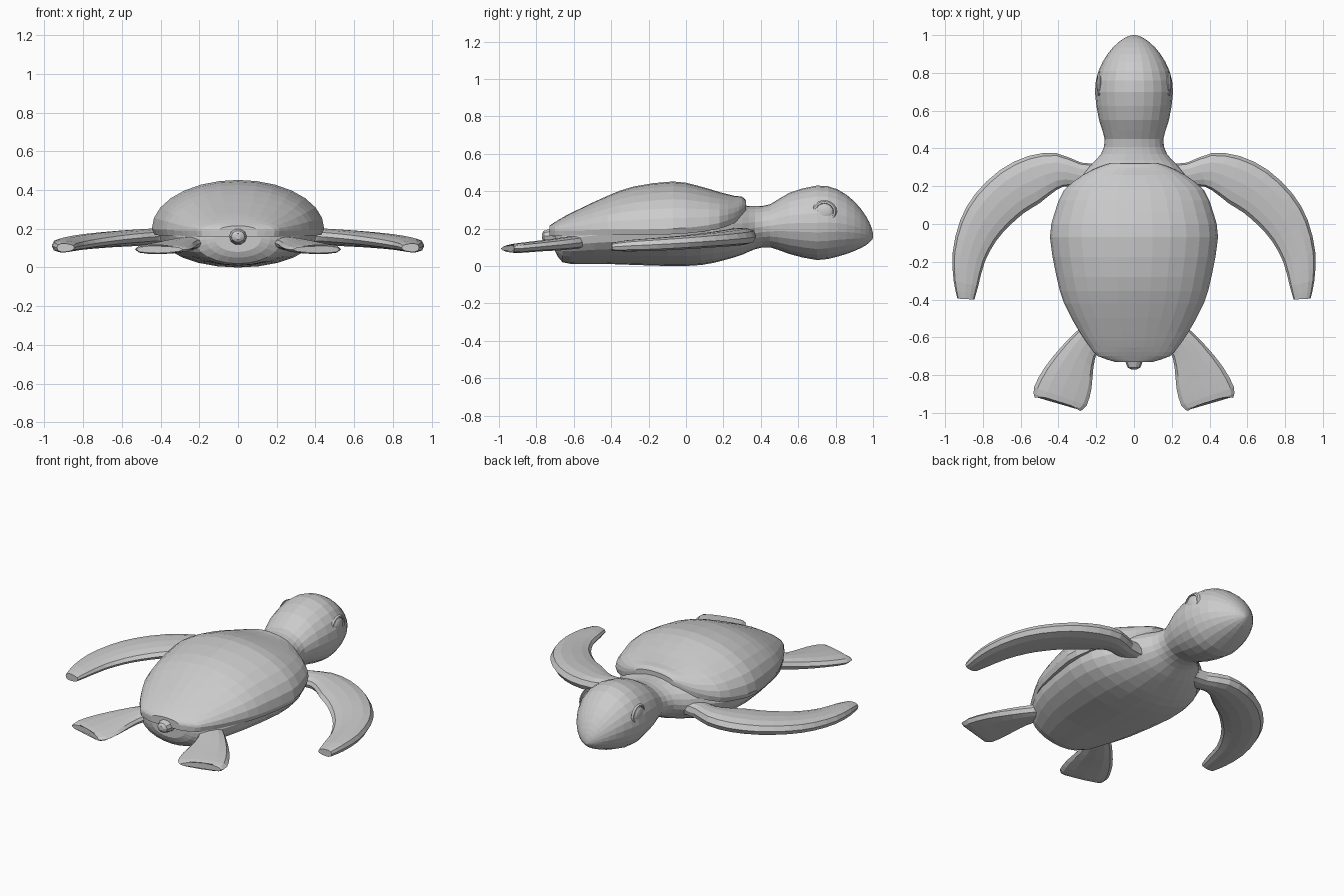
import bpy, bmesh, math
from mathutils import Vector

cube = bpy.data.objects.get("Cube")
if cube:
    bpy.data.objects.remove(cube, do_unlink=True)

GREY = (0.6, 0.6, 0.6, 1)
mat = bpy.data.materials.new("turtle grey")
mat.use_nodes = True
mat.diffuse_color = GREY
mat.node_tree.nodes["Principled BSDF"].inputs["Base Color"].default_value = GREY


def smooth(rows, steps):
    """Catmull-Rom through rows of station values."""
    rows = [Vector(r) for r in rows]
    out = []
    for i in range(len(rows) - 1):
        a, b = rows[max(i - 1, 0)], rows[i]
        c, d = rows[i + 1], rows[min(i + 2, len(rows) - 1)]
        for k in range(steps):
            t = k / steps
            out.append(b + (c - a) * (t / 2)
                       + (a * 2 - b * 5 + c * 4 - d) * (t * t / 2)
                       + (b * 3 - a - c * 3 + d) * (t ** 3 / 2))
    return out + [rows[-1]]


def loft(name, rings, mirror=False):
    """Skin a list of closed rings and cap both ends."""
    bm = bmesh.new()
    loops = [[bm.verts.new(p) for p in ring] for ring in rings]
    n = len(loops[0])
    for a, b in zip(loops, loops[1:]):
        for i in range(n):
            j = (i + 1) % n
            bm.faces.new((a[i], a[j], b[j], b[i]))
    bm.faces.new(loops[0])
    bm.faces.new(loops[-1])
    return finish(name, bm, mirror)


def finish(name, bm, mirror=False):
    bmesh.ops.recalc_face_normals(bm, faces=bm.faces)
    mesh = bpy.data.meshes.new(name)
    bm.to_mesh(mesh)
    bm.free()
    mesh.materials.append(mat)
    ob = bpy.data.objects.new(name, mesh)
    bpy.context.collection.objects.link(ob)
    if mirror:
        ob.modifiers.new("Mirror", 'MIRROR')
    return ob


def oval(y, w, low, high, n=24):
    mid, h = (low + high) / 2, (high - low) / 2
    return [(w * math.cos(2 * math.pi * i / n), y,
             mid + h * math.sin(2 * math.pi * i / n)) for i in range(n)]


# Belly, neck and head: y, half width, bottom, top
body = [(-0.70, 0.12, 0.08, 0.22), (-0.66, 0.22, 0.02, 0.26),
        (-0.56, 0.29, 0.01, 0.3), (-0.4, 0.36, 0.01, 0.33),
        (-0.1, 0.41, 0, 0.36), (0.08, 0.39, 0.005, 0.36),
        (0.2, 0.32, 0.03, 0.34), (0.3, 0.24, 0.06, 0.325),
        (0.37, 0.175, 0.09, 0.32), (0.45, 0.155, 0.1, 0.33),
        (0.55, 0.185, 0.065, 0.39), (0.7, 0.207, 0.032, 0.43),
        (0.81, 0.188, 0.05, 0.41), (0.9, 0.14, 0.08, 0.345),
        (0.96, 0.085, 0.11, 0.27), (0.99, 0.04, 0.135, 0.21),
        (1.0, 0.008, 0.15, 0.17)]
loft("body_and_head", [oval(*r) for r in smooth(body, 2)])


# Carapace: y, half width, rim height, top height
def dome(y, w, rim, top, n=14):
    arch = [(w * math.cos(math.pi * i / n), y,
             rim + 0.03 + (top - rim - 0.03) * math.sin(math.pi * i / n))
            for i in range(n + 1)]
    return [(w * 0.97, y, rim)] + arch + [(-w * 0.97, y, rim)]


shell = [(-0.73, 0.1, 0.16, 0.215), (-0.70, 0.19, 0.16, 0.235),
         (-0.65, 0.235, 0.16, 0.265), (-0.57, 0.29, 0.16, 0.305),
         (-0.42, 0.37, 0.165, 0.375), (-0.28, 0.41, 0.165, 0.425),
         (-0.07, 0.445, 0.17, 0.452), (0.06, 0.42, 0.18, 0.43),
         (0.18, 0.37, 0.2, 0.395), (0.26, 0.27, 0.23, 0.375),
         (0.3, 0.19, 0.26, 0.37), (0.32, 0.13, 0.29, 0.35)]
loft("shell", [dome(*r) for r in smooth(shell, 2)])


# Flippers: leading x, y, trailing x, y, centre height, thickness
def blade(lx, ly, tx, ty, z, thick, n=12):
    ring = []
    for i in range(n):
        a = 2 * math.pi * i / n
        u = 0.5 + 0.5 * math.cos(a)
        s = math.sin(a)
        h = math.copysign(abs(s) ** 0.7, s) * thick * (0.35 + 0.15 * u)
        ring.append((tx + (lx - tx) * u, ty + (ly - ty) * u, z + h))
    return ring


front = [(0.18, 0.32, 0.22, 0.16, 0.16, 0.1), (0.28, 0.325, 0.34, 0.2, 0.16, 0.1),
         (0.41, 0.375, 0.41, 0.18, 0.16, 0.1), (0.56, 0.36, 0.5, 0.11, 0.153, 0.1),
         (0.71, 0.285, 0.58, 0.06, 0.145, 0.095), (0.84, 0.16, 0.66, -0.01, 0.135, 0.09),
         (0.92, 0.02, 0.73, -0.09, 0.125, 0.085), (0.96, -0.15, 0.79, -0.2, 0.115, 0.08),
         (0.955, -0.3, 0.825, -0.33, 0.108, 0.07), (0.935, -0.395, 0.845, -0.4, 0.102, 0.05)]
loft("front_flippers", [blade(*r) for r in smooth(front, 2)], True)

rear = [(0.22, -0.5, 0.12, -0.62, 0.13, 0.08), (0.295, -0.56, 0.19, -0.67, 0.125, 0.08),
        (0.38, -0.645, 0.215, -0.76, 0.115, 0.075), (0.47, -0.755, 0.225, -0.87, 0.105, 0.065),
        (0.53, -0.865, 0.25, -0.96, 0.095, 0.06), (0.525, -0.92, 0.285, -0.99, 0.093, 0.04)]
rear_rings = [blade(*r) for r in smooth(rear, 2)]
# Notch the trailing hem of the paddle
last = rear_rings[-1]
rear_rings[-1] = [(x, y + 0.025 * math.sin(math.pi * (x - 0.285) / 0.24), z)
                  for x, y, z in last]
loft("rear_flippers", rear_rings, True)

# Stubby tail
tail = [(-0.65, 0.045, 0.11, 0.2), (-0.73, 0.045, 0.12, 0.2),
        (-0.76, 0.034, 0.13, 0.19), (-0.77, 0.015, 0.145, 0.175)]
loft("tail", [oval(*r, n=10) for r in tail])

# Eyes: flattened domes with a raised lid ring
bm = bmesh.new()
bmesh.ops.create_uvsphere(bm, u_segments=14, v_segments=8, radius=1)
for v in bm.verts:
    v.co = Vector((0.183 + 0.018 * v.co.z, 0.74 + 0.048 * v.co.x, 0.29 + 0.045 * v.co.y))
finish("eyes", bm, True)

rings = []
bm = bmesh.new()
for i in range(16):
    a = 2 * math.pi * i / 16
    rings.append([bm.verts.new((0.18 + dx, 0.74 + r * math.cos(a), 0.29 + r * 0.92 * math.sin(a)))
                  for r, dx in ((0.047, 0), (0.05, 0.013), (0.06, 0.011), (0.068, 0))])
for i in range(16):
    a, b = rings[i], rings[(i + 1) % 16]
    for k in range(4):
        bm.faces.new((a[k], a[(k + 1) % 4], b[(k + 1) % 4], b[k]))
finish("eyelids", bm, True)
